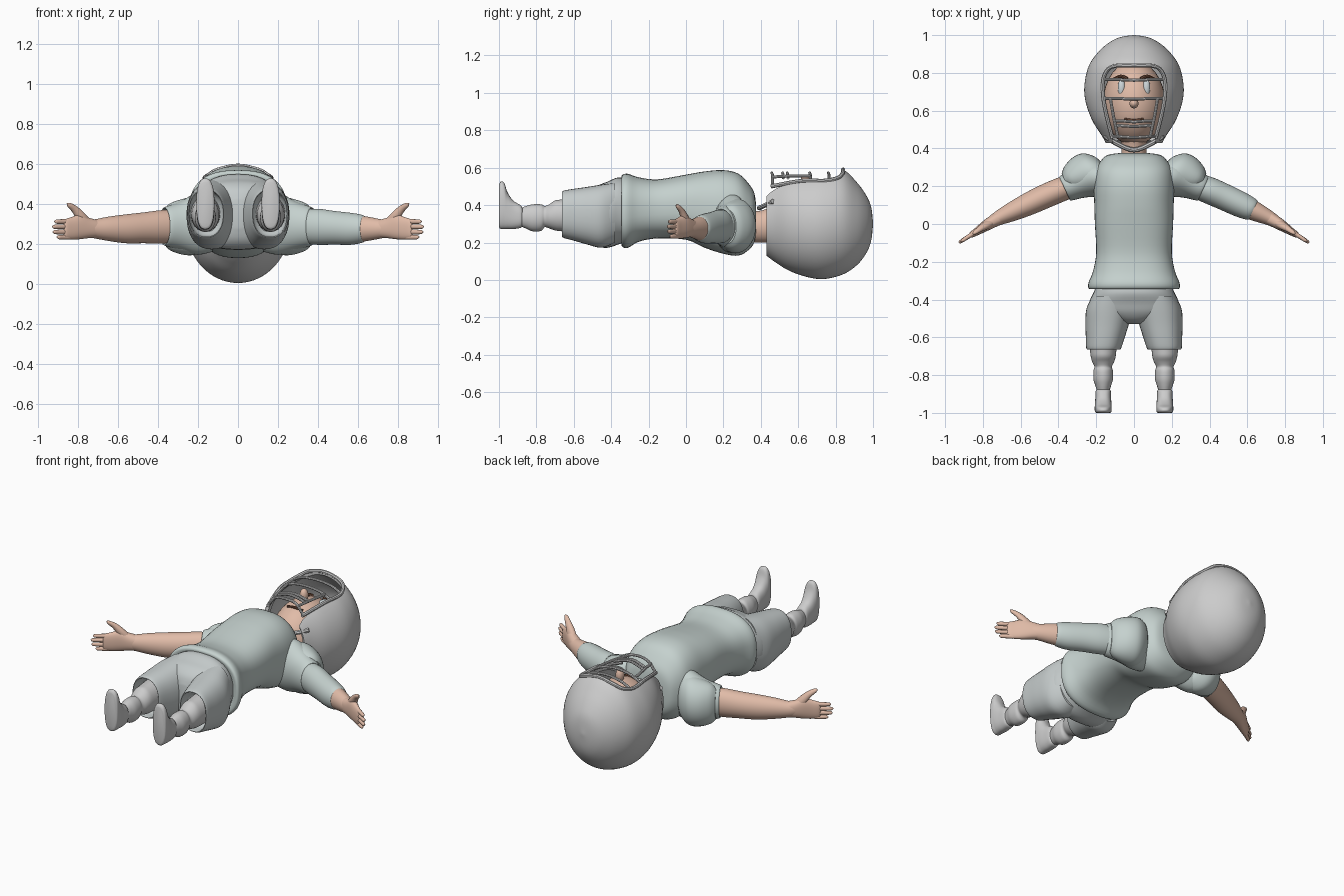
import bpy, bmesh, math
from mathutils import Vector

def mat(name, c):
    m = bpy.data.materials.new(name)
    m.diffuse_color = (*c, 1)
    return m

SKIN = mat("skin", (0.75, 0.50, 0.39))
CLOTH = mat("cloth", (0.56, 0.64, 0.62))
TROUSER = mat("trouser", (0.56, 0.60, 0.60))
BROWN = mat("brown", (0.16, 0.07, 0.04))
EYE = mat("eye", (0.62, 0.68, 0.70))
X, Y, Z = Vector((1, 0, 0)), Vector((0, 1, 0)), Vector((0, 0, 1))

def finish(ob, m=None, angle=40):
    if m:
        ob.data.materials.append(m)
    bpy.ops.object.select_all(action='DESELECT')
    ob.select_set(True)
    bpy.context.view_layer.objects.active = ob
    for md in list(ob.modifiers):
        bpy.ops.object.modifier_apply(modifier=md.name)
    bpy.ops.object.shade_smooth_by_angle(angle=math.radians(angle))
    return ob

def spline(rows, n):
    # Catmull-Rom through the section rows
    out = []
    for i in range(len(rows) - 1):
        p = [rows[max(0, min(len(rows) - 1, i + k))] for k in (-1, 0, 1, 2)]
        for j in range(n):
            t = j / n
            out.append([0.5 * (2 * b + (c - a) * t + (2 * a - 5 * b + 4 * c - d) * t * t
                        + (3 * b - a - 3 * c + d) * t ** 3) for a, b, c, d in zip(*p)])
    return out + [list(rows[-1])]

def loft(name, rows, U, V, m=None, power=2.0, seg=36, n=4, cap_end=True, done=True):
    # rows: x, y, z, half width along U, half width along V
    bm = bmesh.new()
    rings = []
    for x, y, z, a, b in spline(rows, n):
        ring = []
        for k in range(seg):
            t = 2 * math.pi * k / seg
            c, s = math.cos(t), math.sin(t)
            u = math.copysign(abs(c) ** (2 / power), c) * max(a, .001)
            v = math.copysign(abs(s) ** (2 / power), s) * max(b, .001)
            ring.append(bm.verts.new(Vector((x, y, z)) + U * u + V * v))
        rings.append(ring)
    for r, q in zip(rings, rings[1:]):
        for k in range(seg):
            bm.faces.new((r[k], r[(k + 1) % seg], q[(k + 1) % seg], q[k]))
    bm.faces.new(rings[0])
    if cap_end:
        bm.faces.new(rings[-1])
    bmesh.ops.recalc_face_normals(bm, faces=bm.faces)
    me = bpy.data.meshes.new(name)
    bm.to_mesh(me)
    bm.free()
    ob = bpy.data.objects.new(name, me)
    bpy.context.collection.objects.link(ob)
    return finish(ob, m) if done else ob

def yloft(name, rows, m=None, **kw):
    # rows: y, z low, z high, half width, x centre
    return loft(name, [(r[4] if len(r) > 4 else 0, r[0], (r[1] + r[2]) / 2, r[3], (r[2] - r[1]) / 2)
                       for r in rows], X, Z, m, **kw)

def ball(name, loc, rad, m=None):
    bpy.ops.mesh.primitive_uv_sphere_add(segments=32, ring_count=20, location=loc)
    ob = bpy.context.object
    ob.name = name
    ob.scale = rad
    return finish(ob, m)

def tube(name, pts, r, m=None, cyclic=False):
    cu = bpy.data.curves.new(name, 'CURVE')
    cu.dimensions = '3D'
    cu.bevel_depth, cu.bevel_resolution, cu.use_fill_caps = r, 2, True
    sp = cu.splines.new('POLY')
    pts = spline(pts, 4)
    sp.points.add(len(pts) - 1)
    for q, p in zip(sp.points, pts):
        q.co = (*p, 1)
    sp.use_cyclic_u = cyclic
    ob = bpy.data.objects.new(name, cu)
    bpy.context.collection.objects.link(ob)
    bpy.ops.object.select_all(action='DESELECT')
    ob.select_set(True)
    bpy.context.view_layer.objects.active = ob
    bpy.ops.object.convert(target='MESH')
    return finish(bpy.context.object, m)

# helmet shell with face opening
helmet = yloft("helmet", [(1.0, .295, .305, .005), (.99, .21, .39, .07), (.965, .145, .45, .125),
    (.915, .08, .52, .185), (.84, .03, .59, .238), (.74, .005, .60, .262), (.65, .015, .59, .257),
    (.55, .05, .575, .222), (.47, .10, .54, .172), (.43, .13, .51, .15)],
    seg=64, n=5, cap_end=False, done=False)
sol = helmet.modifiers.new("shell", 'SOLIDIFY')
sol.thickness, sol.offset = .02, -1
half = [(.10, .835), (.145, .81), (.166, .74), (.156, .62), (.115, .46), (.105, .36)]
outline = half + [(-x, y) for x, y in reversed(half)]
bm = bmesh.new()
f = bm.faces.new([bm.verts.new((x, y, .34)) for x, y in outline])
ex = bmesh.ops.extrude_face_region(bm, geom=[f])
bmesh.ops.translate(bm, vec=(0, 0, .4), verts=[v for v in ex['geom'] if isinstance(v, bmesh.types.BMVert)])
bmesh.ops.recalc_face_normals(bm, faces=bm.faces)
me = bpy.data.meshes.new("opening_cutter")
bm.to_mesh(me)
bm.free()
cutter = bpy.data.objects.new("opening_cutter", me)
bpy.context.collection.objects.link(cutter)
cut = helmet.modifiers.new("opening", 'BOOLEAN')
cut.object, cut.operation, cut.solver = cutter, 'DIFFERENCE', 'EXACT'
finish(helmet, None, 35)
bpy.data.objects.remove(cutter)

# opening rim and face cage
rim = [(.115, .455, .50), (.155, .62, .53), (.166, .74, .53), (.145, .81, .545), (.10, .837, .57), (0, .84, .59)]
tube("opening_rim", rim + [(-x, y, z) for x, y, z in reversed(rim[:-1])], .011)
for i, (y, w, z) in enumerate([(.765, .16, .53), (.665, .155, .53), (.545, .10, .545), (.52, .095, .545), (.462, .112, .51)]):
    tube(f"cage_bar_{i}", [(-w, y, z), (-w * .6, y, .56), (0, y - .004, .572), (w * .6, y, .56), (w, y, z)], .008)
tube("chin_strap", [(-.155, .465, .42), (-.09, .425, .40), (0, .392, .385), (.09, .425, .40), (.155, .465, .42)], .013)

# head, neck and face
ball("head", (0, .64, .30), (.165, .225, .20), SKIN)
ball("nose", (0, .638, .525), (.024, .026, .04), SKIN)
tube("mouth", [(-.05, .555, .475), (0, .548, .485), (.05, .555, .475)], .008, BROWN)
yloft("neck", [(.30, .20, .38, .075), (.40, .20, .37, .066), (.52, .20, .42, .08)], SKIN)

# shirt body with flared hem
yloft("shirt_body", [(-.335, .22, .52, .19), (-.345, .185, .555, .235), (-.315, .17, .568, .242), (-.25, .205, .548, .217),
    (-.15, .222, .538, .20), (0, .215, .563, .207), (.10, .172, .58, .21), (.20, .14, .587, .213),
    (.28, .13, .568, .205), (.335, .16, .515, .175), (.365, .20, .465, .14), (.375, .25, .40, .08)],
    CLOTH, power=2.5, seg=48)

# shorts
yloft("shorts_hips", [(-.30, .21, .53, .19), (-.36, .19, .548, .213), (-.42, .172, .525, .238),
    (-.47, .18, .505, .22), (-.51, .22, .47, .12), (-.53, .28, .42, .04)], TROUSER, power=2.4)

for s, side in ((1, "right"), (-1, "left")):
    # face details
    ball(side + "_eye", (s * .066, .722, .462), (.020, .044, .018), EYE)
    tube(side + "_eyebrow", [(s * .035, .768, .465), (s * .07, .782, .455), (s * .105, .768, .43)], .009, BROWN)
    tube(side + "_cage_upright", [(s * .125, .665, .555), (s * .105, .55, .555), (s * .085, .46, .55)], .008)
    # shorts leg with hollow opening
    yloft(side + "_shorts_leg", [(-.38, .20, .52, .10, s * .12), (-.45, .172, .51, .122, s * .13),
        (-.53, .19, .497, .115, s * .142), (-.60, .21, .487, .103, s * .152), (-.655, .225, .477, .093, s * .16),
        (-.66, .235, .467, .085, s * .16), (-.61, .24, .46, .082, s * .157), (-.58, .26, .44, .06, s * .157)],
        TROUSER, power=2.3)
    # lower leg and shoe
    yloft(side + "_lower_leg", [(y, a, b, h, s * .163) for y, a, b, h in [(-.56, .26, .44, .075), (-.66, .26, .43, .070),
        (-.70, .265, .425, .066), (-.73, .275, .405, .058), (-.755, .282, .395, .046), (-.775, .262, .404, .051),
        (-.82, .26, .404, .052), (-.855, .275, .395, .042), (-.885, .285, .385, .034), (-.92, .285, .385, .034)]])
    yloft(side + "_shoe", [(y, a, b, h, s * .163) for y, a, b, h in [(-.875, .29, .385, .033), (-.885, .278, .40, .040),
        (-.925, .272, .425, .042), (-.955, .272, .47, .044), (-.97, .272, .515, .045), (-.985, .272, .527, .045),
        (-.995, .275, .52, .043), (-1.0, .285, .51, .036)]], power=2.5)
    # sleeve, shoulder pad and arm run along a sloping axis
    U = Vector((s * .42, .907, 0))
    def limb(name, rows, m, **kw):
        return loft(side + name, [(s * x, y, z, a, b) for x, y, z, a, b in rows], U, Z, m, **kw)
    limb("_sleeve", [(.10, .23, .32, .10, .15), (.20, .24, .30, .105, .155), (.29, .218, .29, .085, .12),
        (.36, .19, .287, .072, .098), (.362, .189, .287, .064, .088), (.33, .20, .287, .06, .08)], CLOTH)
    limb("_shoulder_pad", [(.15, .275, .30, .06, .08), (.17, .275, .30, .09, .12), (.22, .268, .29, .117, .145),
        (.28, .254, .285, .108, .138), (.335, .235, .285, .078, .118), (.362, .223, .285, .05, .09)], CLOTH)
    limb("_arm", [(.30, .215, .287, .06, .08), (.38, .185, .285, .064, .083), (.47, .147, .28, .064, .077),
        (.56, .105, .275, .06, .072), (.65, .063, .275, .05, .06), (.72, .03, .275, .038, .047), (.76, .008, .28, .03, .045)], SKIN)
    # hand
    limb("_palm", [(.71, .034, .275, .036, .045), (.75, .012, .28, .033, .052), (.79, -.012, .285, .028, .062),
        (.83, -.038, .278, .021, .056), (.862, -.058, .275, .015, .048), (.87, -.063, .275, .006, .035)], SKIN, power=2.3)
    for i, (z, tip) in enumerate([(.234, .905), (.260, .925), (.286, .928), (.312, .918)]):
        k = (tip - .84) * -.62
        limb(f"_finger_{i}", [(.84, -.044, z, .012, .013), ((.84 + tip) / 2, -.044 + k / 2, z - .001, .011, .012),
            (tip - .01, -.044 + k * .9, z - .001, .009, .010), (tip, -.044 + k, z, .002, .002)], SKIN, seg=12)
    loft(side + "_thumb", [(s * x, y, z, a, b) for x, y, z, a, b in [(.755, .01, .295, .022, .03), (.785, -.008, .335, .022, .026),
        (.815, -.026, .372, .016, .018), (.842, -.045, .394, .011, .012), (.853, -.052, .402, .003, .003)]],
        Vector((s * .53, .848, 0)), Vector((-s * .6, .2, .77)), SKIN, seg=16)

# long undersleeve on one arm
U = Vector((.42, .907, 0))
loft("long_undersleeve", [(.32, .208, .287, .066, .085), (.40, .177, .285, .071, .09), (.48, .142, .28, .07, .084),
    (.56, .105, .275, .068, .08), (.61, .082, .275, .062, .072), (.63, .073, .275, .055, .063),
    (.632, .072, .275, .048, .056)], U, Z, CLOTH)
